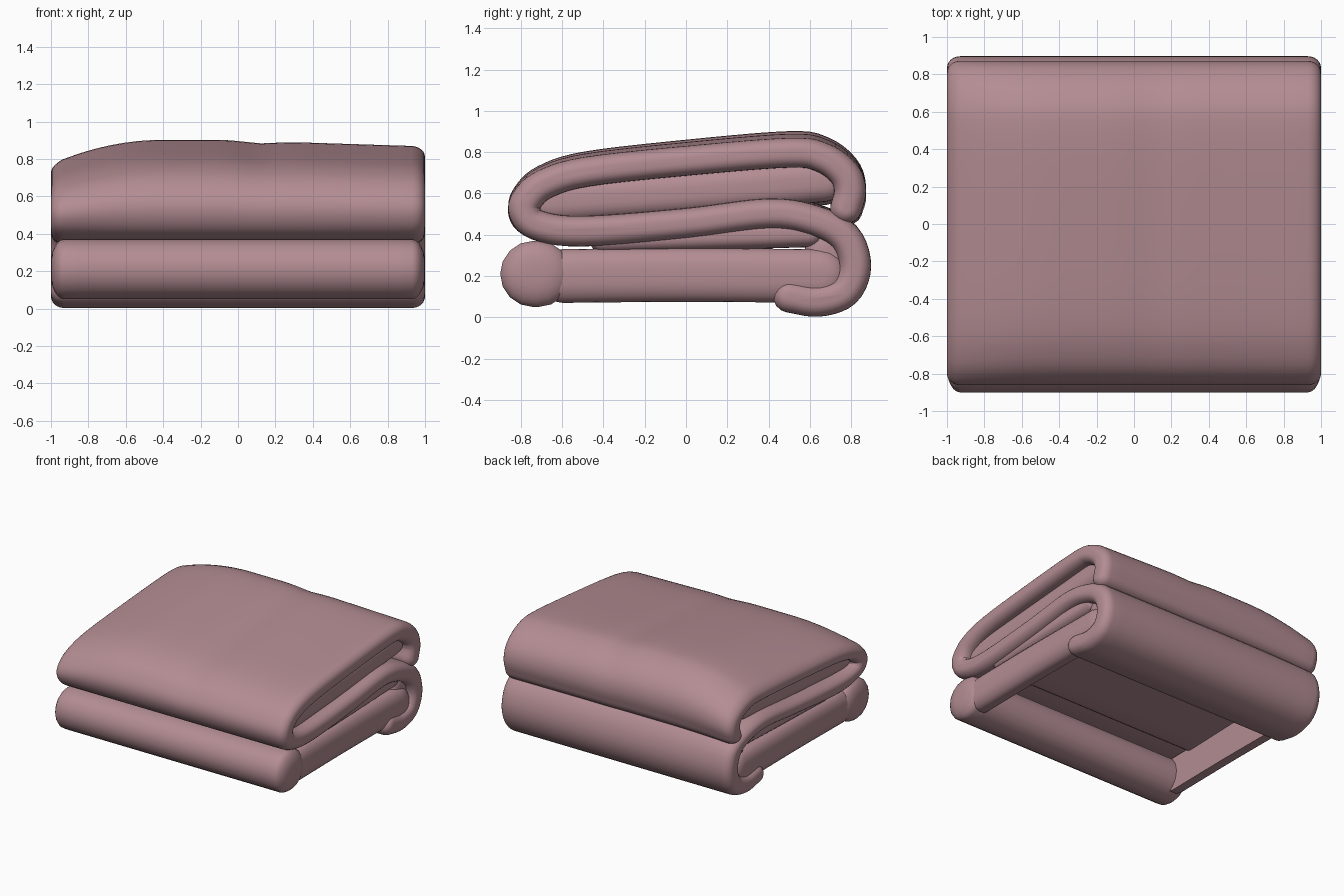
import bpy, bmesh, math
from mathutils import Vector

if "Cube" in bpy.data.objects:
    bpy.data.objects.remove(bpy.data.objects["Cube"])

fabric = bpy.data.materials.new("dusty_pink_fabric")
fabric.diffuse_color = (0.45, 0.265, 0.29, 1)
fabric.use_nodes = True
fabric.node_tree.nodes["Principled BSDF"].inputs["Base Color"].default_value = fabric.diffuse_color


def smooth_path(pts, sub=5):
    """Catmull-Rom through the (y, z) points."""
    p = [Vector(q) for q in pts]
    if len(p) == 2:
        return [p[0].lerp(p[1], i / 8) for i in range(9)]
    p = [p[0] * 2 - p[1]] + p + [p[-1] * 2 - p[-2]]
    out = []
    for i in range(1, len(p) - 2):
        a, b, c, d = p[i - 1:i + 3]
        for k in range(sub):
            t = k / sub
            out.append(0.5 * (2 * b + (c - a) * t + (2 * a - 5 * b + 4 * c - d) * t * t
                              + (3 * b - a - 3 * c + d) * t ** 3))
    return out + [p[-2]]


def section(path, r):
    """Outline of a strip of half thickness r with round ends."""
    n = len(path)
    left, right, tans = [], [], []
    for i in range(n):
        t = (path[min(i + 1, n - 1)] - path[max(i - 1, 0)]).normalized()
        nrm = Vector((-t.y, t.x))
        tans.append((t, nrm))
        left.append(path[i] + nrm * r)
        right.append(path[i] - nrm * r)

    def cap(c, t, nrm):
        return [c + (nrm * math.cos(a) + t * math.sin(a)) * r
                for a in (math.pi * k / 8 for k in range(1, 8))]
    end = cap(path[-1], *tans[-1])
    start = cap(path[0], -tans[0][0], -tans[0][1])
    return left + end + right[::-1] + start


def sag(x, z):
    """The top droops towards the left edge and slightly at the right."""
    f = 0.13 * max(0, (-x - 0.4) / 0.6) ** 2 + 0.035 * max(0, (x + 0.1) / 1.1)
    f += 0.012 * math.exp(-((x - 0.12) / 0.1) ** 2)
    return z - f * max(0, (z - 0.4) / 0.5)


def strip(name, pts, r, x0, x1, edge=0.07, round0=True):
    path = smooth_path(pts)
    arc = [(edge * (1 - math.sin(a)), 0.2 + 0.8 * math.cos(a))
           for a in (math.pi / 2 * k / 6 for k in range(6, -1, -1))]
    rings = [(x0 + d, s) for d, s in arc] if round0 else [(x0, 1)]
    lo, hi = rings[-1][0], x1 - edge
    n = max(2, int((hi - lo) / 0.08))
    rings += [(lo + (hi - lo) * i / n, 1) for i in range(1, n)]
    rings += [(x1 - d, s) for d, s in reversed(arc)]
    bm = bmesh.new()
    loops = [[bm.verts.new((x, q.x, sag(x, q.y))) for q in section(path, r * s)]
             for x, s in rings]
    m = len(loops[0])
    for a, b in zip(loops, loops[1:]):
        for i in range(m):
            j = (i + 1) % m
            bm.faces.new((a[i], a[j], b[j], b[i]))
    bm.faces.new(loops[0][::-1])
    bm.faces.new(loops[-1])
    bmesh.ops.recalc_face_normals(bm, faces=bm.faces)
    me = bpy.data.meshes.new(name)
    bm.to_mesh(me)
    bm.free()
    me.materials.append(fabric)
    ob = bpy.data.objects.new(name, me)
    bpy.context.collection.objects.link(ob)
    bpy.context.view_layer.objects.active = ob
    ob.select_set(True)
    bpy.ops.object.shade_smooth_by_angle(angle=math.radians(50))
    ob.select_set(False)
    return ob


# Main S-shaped folded layer: back lip, top, front fold, middle, back fold
strip("folded_blanket", [
    (0.775, 0.535), (0.795, 0.63), (0.765, 0.72), (0.66, 0.80), (0.5, 0.825),
    (0.0, 0.783), (-0.48, 0.727), (-0.68, 0.665), (-0.765, 0.59), (-0.782, 0.52),
    (-0.72, 0.45), (-0.5, 0.42), (0.0, 0.46), (0.4, 0.51), (0.62, 0.475),
    (0.77, 0.39), (0.82, 0.25), (0.77, 0.125), (0.64, 0.08), (0.5, 0.1)],
    0.077, -1, 1)

# Recessed filling seen inside the folds
strip("upper_filling", [(-0.66, 0.57), (0.0, 0.62), (0.67, 0.68)], 0.11, -0.93, 0.93)
strip("middle_filling", [(-0.4, 0.38), (0.6, 0.41)], 0.07, -0.95, 0.95)
strip("back_fold_filling", [(0.66, 0.22), (0.7, 0.32)], 0.12, -0.94, 0.94)

# Rolled front hem
strip("front_roll", [(-0.74, 0.21), (-0.715, 0.21)], 0.16, -1, 1)

# Lower side hems; the underside between them stays hollow
for side in (-1, 1):
    ob = strip("side_hem_" + ("left" if side < 0 else "right"),
               [(-0.6, 0.2), (0.0, 0.205), (0.65, 0.2)], 0.13, 0.86, 0.98, round0=False)
    if side < 0:
        for v in ob.data.vertices:
            v.co.x *= -1
        ob.data.flip_normals()
